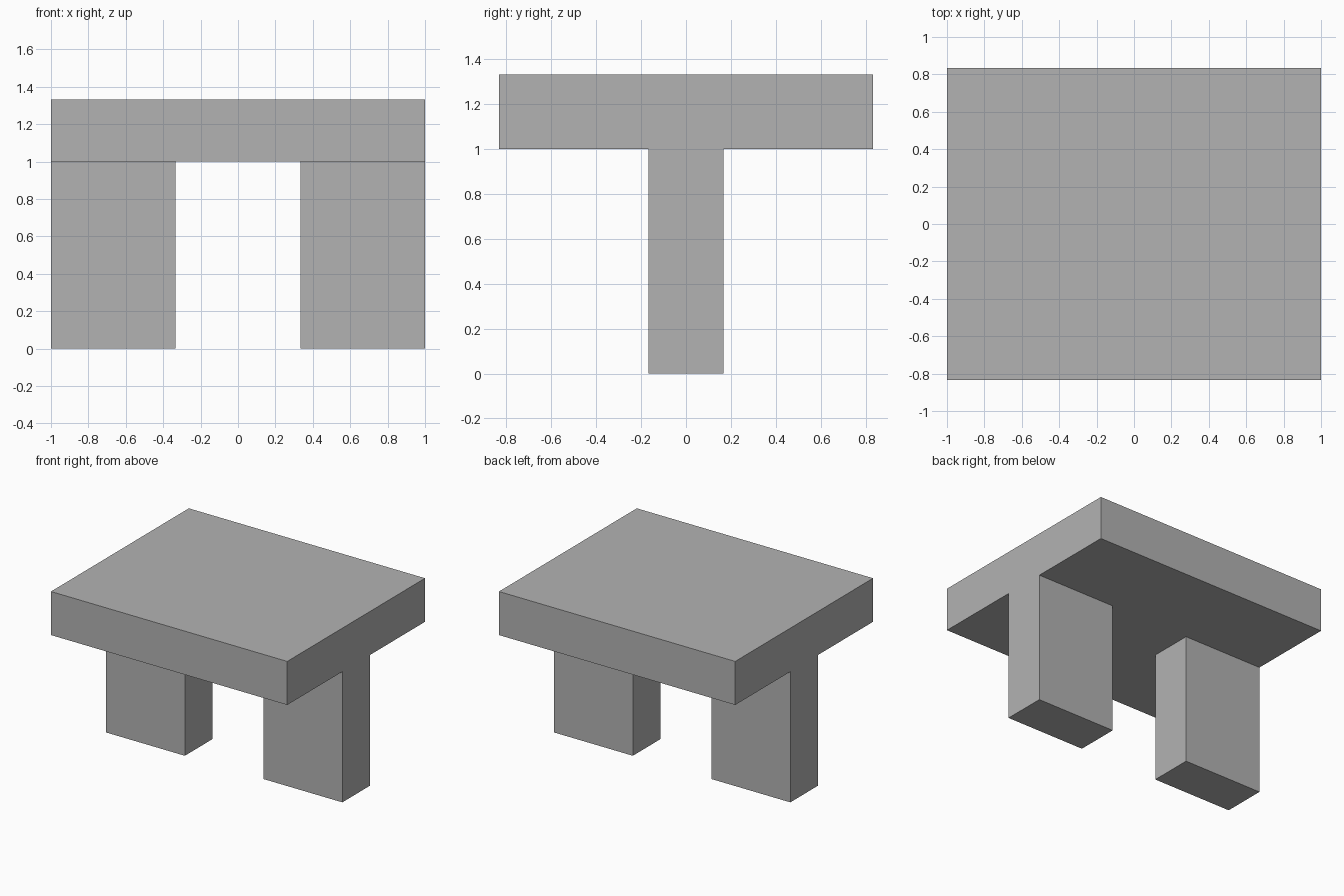
import bpy

# Remove the default cube
old = bpy.data.objects.get("Cube")
if old:
    bpy.data.objects.remove(old, do_unlink=True)

# Single plain grey
GREY = (0.45, 0.45, 0.45, 1.0)
stone = bpy.data.materials.new("stone_grey")
stone.use_nodes = True
stone.diffuse_color = GREY
stone.node_tree.nodes["Principled BSDF"].inputs["Base Color"].default_value = GREY

# Proportions: everything is a multiple of one sixth of the width
UNIT = 1 / 3
WIDTH, DEPTH, THICK = 6 * UNIT, 5 * UNIT, UNIT
LEG_WIDTH, LEG_DEPTH, LEG_HEIGHT = 2 * UNIT, UNIT, 3 * UNIT


def box(name, size, x, bottom):
    """Axis-aligned box centred on y, standing at the given height."""
    bpy.ops.mesh.primitive_cube_add(size=1, location=(x, 0, bottom + size[2] / 2))
    obj = bpy.context.object
    obj.name = obj.data.name = name
    obj.scale = size
    bpy.ops.object.transform_apply(location=False, rotation=False, scale=True)
    obj.data.materials.append(stone)
    return obj


# Thick slab top
box("table_top", (WIDTH, DEPTH, THICK), 0, LEG_HEIGHT)

# Two slab legs, flush with the ends of the top
for side, name in ((1, "left_leg"), (-1, "right_leg")):
    box(name, (LEG_WIDTH, LEG_DEPTH, LEG_HEIGHT), side * (WIDTH - LEG_WIDTH) / 2, 0)
